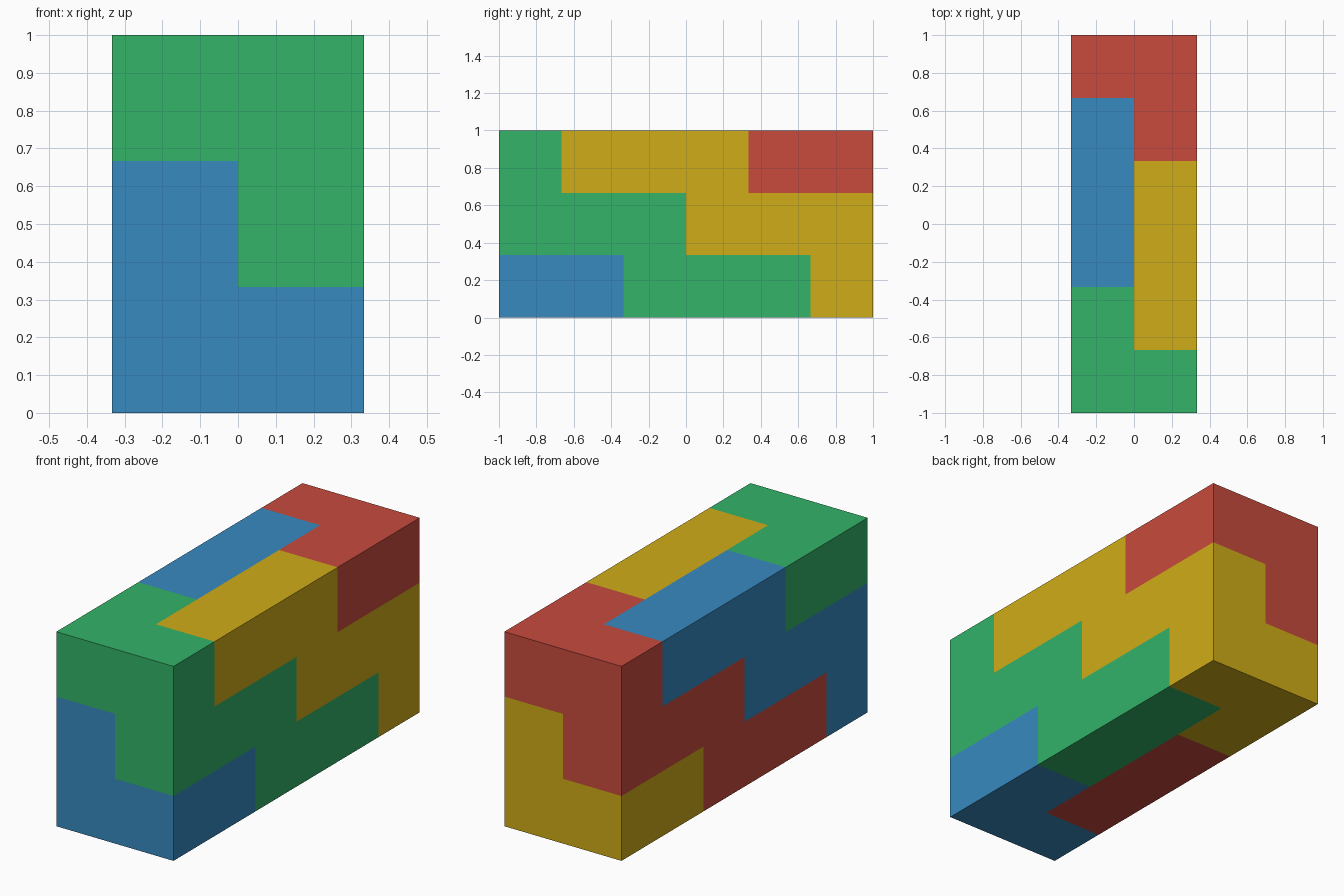
import bpy, bmesh
from math import pi
from mathutils import Matrix, Vector

if "Cube" in bpy.data.objects:
    bpy.data.objects.remove(bpy.data.objects["Cube"])

U = 1 / 3  # edge of one cube cell
CENTRE = Vector((0, 0, 0.5))

# One nine-cell piece as (x, y, z) cells in a 2 x 6 x 3 grid:
# a stepped run along the right side plus a foot folded over the top left
CELLS = {(1, 0, 2)}
CELLS |= {(1, y, 1) for y in range(0, 3)}
CELLS |= {(1, y, 0) for y in range(2, 5)}
CELLS |= {(0, y, 2) for y in range(0, 2)}


def add_piece(name, color, turn):
    bm = bmesh.new()
    # Skin of the piece: only cell sides without a neighbour of the same piece
    for cell in CELLS:
        mid = Vector(((cell[0] - 0.5) * U, (cell[1] - 2.5) * U, (cell[2] - 1) * U))
        for axis in range(3):
            for side in (-1, 1):
                near = list(cell)
                near[axis] += side
                if tuple(near) in CELLS:
                    continue
                n, a, b = Vector(), Vector(), Vector()
                n[axis] = side * U / 2
                a[(axis + 1) % 3] = side * U / 2
                b[(axis + 2) % 3] = U / 2
                corners = (-a - b, a - b, a + b, b - a)
                bm.faces.new([bm.verts.new(mid + n + c) for c in corners])
    bmesh.ops.remove_doubles(bm, verts=bm.verts, dist=1e-4)
    bmesh.ops.dissolve_limit(bm, angle_limit=0.01, verts=bm.verts, edges=bm.edges)
    # Turn the piece into its place around the block centre
    bm.transform(Matrix.Translation(CENTRE) @ turn)
    mesh = bpy.data.meshes.new(name)
    bm.to_mesh(mesh)
    bm.free()
    mat = bpy.data.materials.new(name)
    mat.diffuse_color = (*color, 1)
    mat.use_nodes = True
    mat.node_tree.nodes["Principled BSDF"].inputs["Base Color"].default_value = mat.diffuse_color
    mesh.materials.append(mat)
    bpy.context.collection.objects.link(bpy.data.objects.new(name, mesh))


# Four identical pieces, related by half turns, fill the block
half_y = Matrix.Rotation(pi, 4, 'Y')
half_z = Matrix.Rotation(pi, 4, 'Z')
add_piece("green_piece", (0.033, 0.451, 0.141), Matrix.Identity(4))
add_piece("blue_piece", (0.038, 0.254, 0.527), half_y)
add_piece("red_piece", (0.578, 0.070, 0.047), half_z)
add_piece("yellow_piece", (0.624, 0.413, 0.009), half_z @ half_y)
